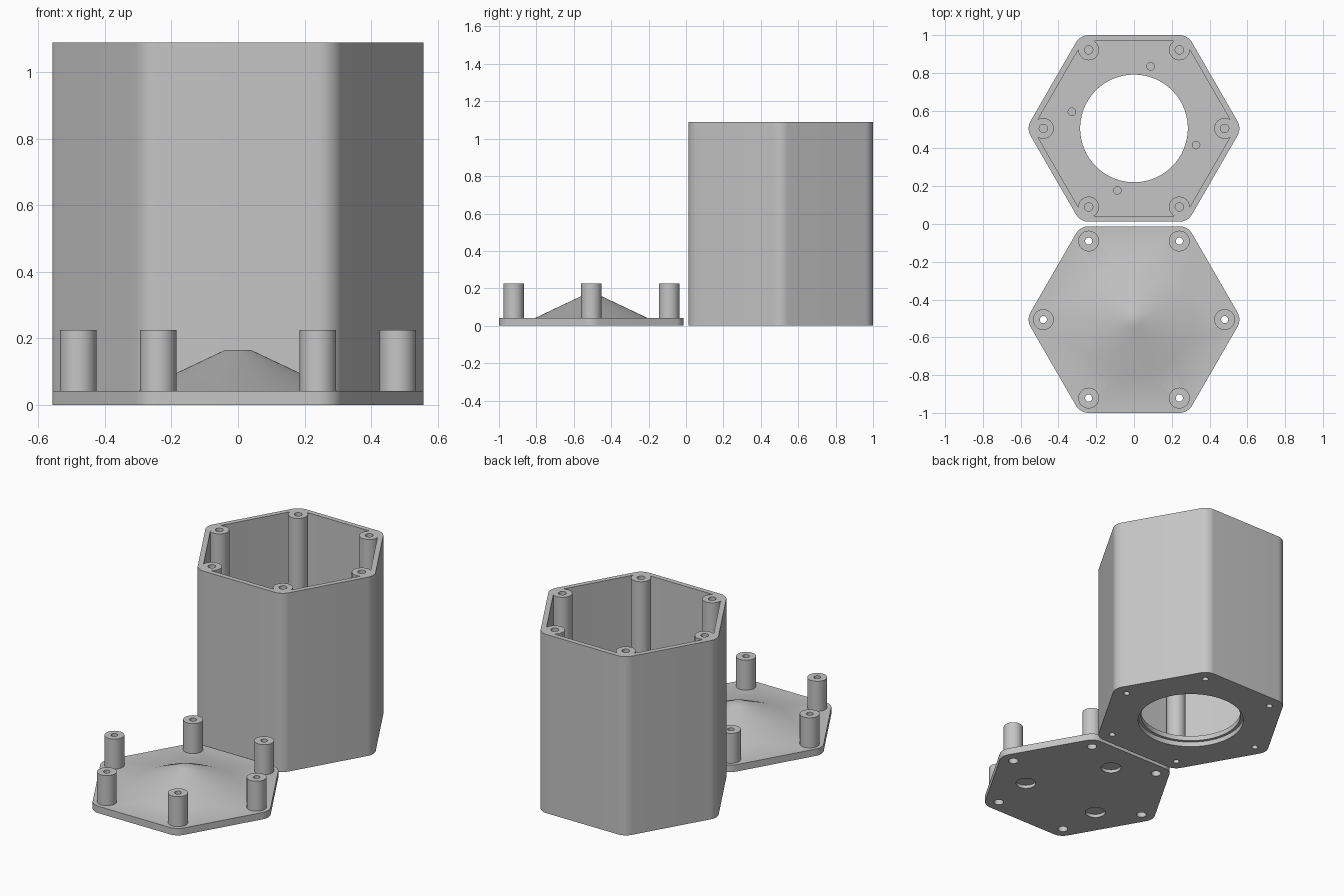
import bpy, bmesh, math
from math import cos, sin, radians
from mathutils import Vector

if "Cube" in bpy.data.objects:
    bpy.data.objects.remove(bpy.data.objects["Cube"], do_unlink=True)

STEPS = 12                 # points per hexagon corner
POST_R = 0.48              # distance of the corner posts from the axis
CORNER = 0.078             # outer corner rounding
WALL = 0.03
HEIGHT = 1.09
PLATE = 0.042
FLOOR = 0.06
HOUSING_Y, LID_Y = 0.506, -0.506

grey = bpy.data.materials.new("plain grey")
grey.use_nodes = True
colour = (0.56, 0.56, 0.56, 1)
grey.diffuse_color = colour
grey.node_tree.nodes["Principled BSDF"].inputs["Base Color"].default_value = colour


def hexagon(rounding, z):
    """Rounded hexagon whose corner arcs are concentric with the posts."""
    pts = []
    for k in range(6):
        for i in range(STEPS):
            a = radians(60 * k)
            t = a + radians(60 * i / (STEPS - 1) - 30)
            pts.append(Vector((POST_R * cos(a) + rounding * cos(t),
                               POST_R * sin(a) + rounding * sin(t), z)))
    return pts


def circle(radius, z, sides=6 * STEPS):
    pts = []
    for i in range(sides):
        a = math.tau * (i + 0.5) / sides - radians(30)
        pts.append(Vector((radius * cos(a), radius * sin(a), z)))
    return pts


def loft(name, rings, at, closed=False):
    """Skin a stack of rings; either close it on itself or cap both ends."""
    bm = bmesh.new()
    loops = [[bm.verts.new(p) for p in ring] for ring in rings]
    pairs = list(zip(loops, loops[1:]))
    if closed:
        pairs.append((loops[-1], loops[0]))
    else:
        bm.faces.new(loops[0])
        bm.faces.new(loops[-1])
    for low, high in pairs:
        n = len(low)
        for i in range(n):
            j = (i + 1) % n
            bm.faces.new((low[i], low[j], high[j], high[i]))
    bmesh.ops.recalc_face_normals(bm, faces=bm.faces)
    mesh = bpy.data.meshes.new(name)
    bm.to_mesh(mesh)
    bm.free()
    mesh.materials.append(grey)
    obj = bpy.data.objects.new(name, mesh)
    obj.location = at
    bpy.context.collection.objects.link(obj)
    return obj


def polar(radius, degrees, centre_y):
    a = radians(degrees)
    return Vector((radius * cos(a), centre_y + radius * sin(a), 0))


def drill(obj, holes):
    """Cut round holes given as (position, radius, bottom, top)."""
    for at, radius, low, high in holes:
        cutter = loft("cutter", [circle(radius, low, 32), circle(radius, high, 32)], at)
        cutter.hide_render = True
        mod = obj.modifiers.new("hole", 'BOOLEAN')
        mod.operation = 'DIFFERENCE'
        mod.solver = 'EXACT'
        mod.object = cutter
        bpy.context.view_layer.objects.active = obj
        bpy.ops.object.modifier_apply(modifier=mod.name)
        bpy.data.objects.remove(cutter, do_unlink=True)


parts = []
corners = range(0, 360, 60)

# Hollow hexagonal housing with a stepped round opening in its floor
housing = loft("housing", [
    hexagon(CORNER, 0), hexagon(CORNER, HEIGHT),
    hexagon(CORNER - WALL, HEIGHT), hexagon(CORNER - WALL, FLOOR),
    circle(0.285, FLOOR), circle(0.285, 0.03),
    circle(0.302, 0.03), circle(0.302, 0)], (0, HOUSING_Y, 0), closed=True)
drill(housing, [(polar(POST_R, a, HOUSING_Y), 0.018, -0.1, 0.04) for a in corners]
      + [(polar(0.34, a, HOUSING_Y), 0.02, 0.04, 0.1) for a in range(75, 360, 90)])
parts.append(housing)

# Lid plate with a low flat-topped cone, screw holes and round recesses below
lid = loft("lid_plate", [
    hexagon(CORNER, 0), hexagon(CORNER, PLATE),
    circle(0.3, PLATE), circle(0.04, 0.165)], (0, LID_Y, 0))
drill(lid, [(polar(POST_R, a, LID_Y), 0.028, -0.1, 0.1) for a in corners]
      + [(polar(0.3, a, LID_Y), 0.057, -0.1, 0.02) for a in (90, 210, 330)])
parts.append(lid)

# Corner posts: blind bores in the housing, stepped through bores on the lid
for n, a in enumerate(corners, 1):
    parts.append(loft(f"housing_post_{n}", [
        circle(0.055, 0.05, 32), circle(0.055, HEIGHT, 32),
        circle(0.022, HEIGHT, 32), circle(0.022, 0.4, 32)],
        polar(POST_R, a, HOUSING_Y)))
    parts.append(loft(f"lid_post_{n}", [
        circle(0.055, 0.035, 32), circle(0.055, 0.225, 32),
        circle(0.019, 0.225, 32), circle(0.019, 0.12, 32),
        circle(0.028, 0.12, 32), circle(0.028, 0.035, 32)],
        polar(POST_R, a, LID_Y), closed=True))

# Smooth the curved walls, keep the rims sharp
bpy.ops.object.select_all(action='DESELECT')
for obj in parts:
    obj.select_set(True)
bpy.context.view_layer.objects.active = parts[0]
bpy.ops.object.shade_smooth_by_angle(angle=radians(30))
